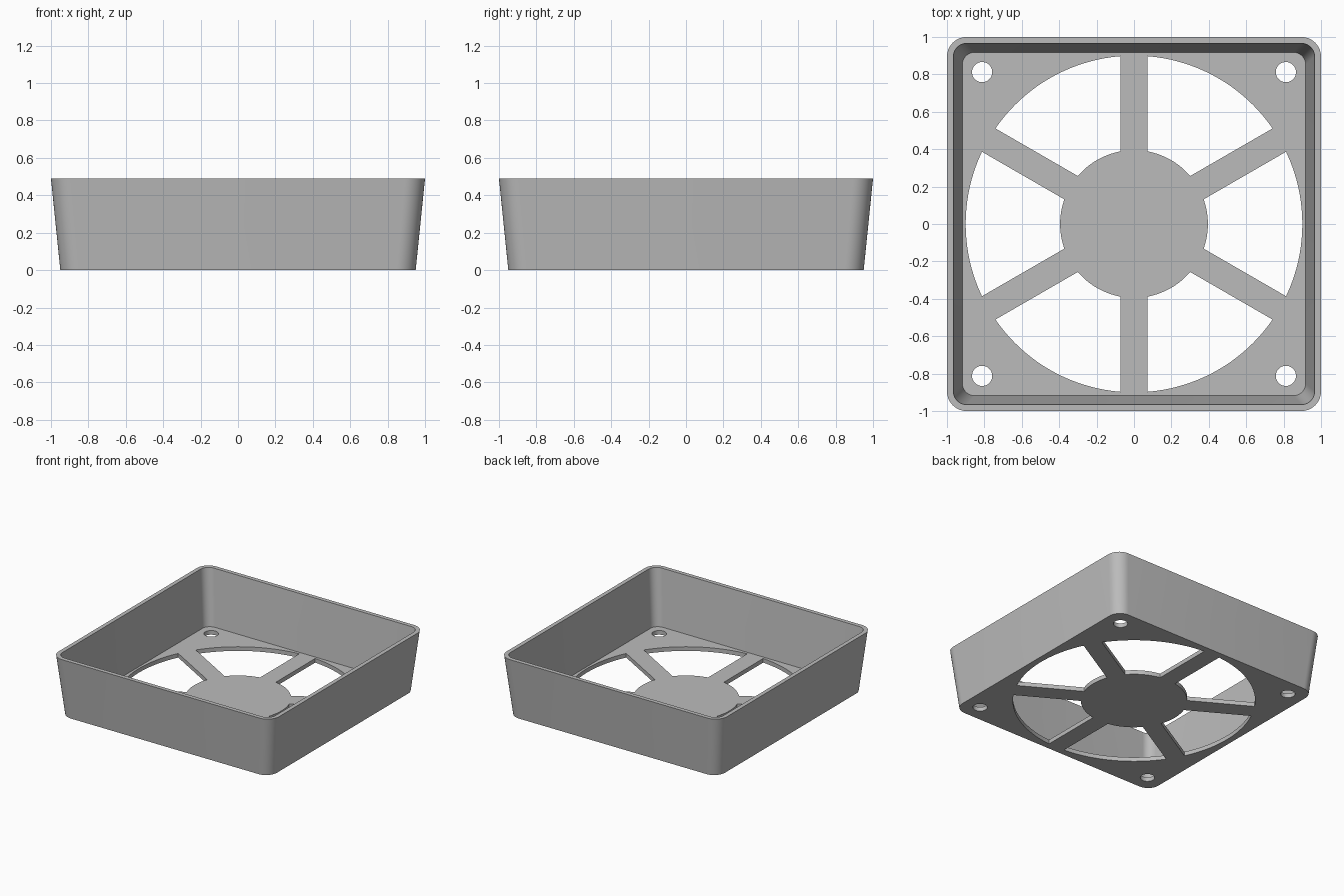
import bpy, bmesh
from math import pi, sin, cos, asin, radians

HEIGHT, FLOOR = 0.49, 0.034
HUB_R, RING_R, SPOKE_HALF = 0.395, 0.9, 0.072
HOLE_POS, HOLE_R = 0.812, 0.054

default = bpy.data.objects.get("Cube")
if default:
    bpy.data.objects.remove(default, do_unlink=True)

grey = bpy.data.materials.new("light_grey_plastic")
grey.use_nodes = True
COLOUR = (0.5, 0.5, 0.5, 1)
grey.diffuse_color = COLOUR
grey.node_tree.nodes["Principled BSDF"].inputs["Base Color"].default_value = COLOUR


def arc(radius, start, end, steps, cx=0, cy=0):
    angles = [start + (end - start) * i / steps for i in range(steps + 1)]
    return [(cx + radius * cos(a), cy + radius * sin(a)) for a in angles]


def rounded_square(half, radius):
    c = half - radius
    pts = []
    for k, (sx, sy) in enumerate([(1, 1), (-1, 1), (-1, -1), (1, -1)]):
        pts += arc(radius, k * pi / 2, (k + 1) * pi / 2, 10, sx * c, sy * c)
    return pts


def loft(bm, sections):
    """Skin a stack of (outline, height) sections and cap both ends."""
    rings = [[bm.verts.new((x, y, z)) for x, y in pts] for pts, z in sections]
    n = len(rings[0])
    for low, high in zip(rings, rings[1:]):
        for i in range(n):
            j = (i + 1) % n
            bm.faces.new((low[i], low[j], high[j], high[i]))
    bm.faces.new(rings[0][::-1])
    bm.faces.new(rings[-1])


def make_object(name, bm):
    bmesh.ops.recalc_face_normals(bm, faces=bm.faces)
    mesh = bpy.data.meshes.new(name)
    bm.to_mesh(mesh)
    bm.free()
    mesh.materials.append(grey)
    obj = bpy.data.objects.new(name, mesh)
    bpy.context.collection.objects.link(obj)
    return obj


# Tapered tray: up the outside, over the rim and down the inside
bm = bmesh.new()
loft(bm, [(rounded_square(0.95, 0.1), 0),
          (rounded_square(1.0, 0.105), HEIGHT),
          (rounded_square(0.966, 0.071), HEIGHT),
          (rounded_square(0.918, 0.066), FLOOR)])
tray = make_object("fan_guard_tray", bm)

# Cutters: six openings between the spokes, and four screw holes
bm = bmesh.new()
outer = radians(30) - asin(SPOKE_HALF / RING_R)
inner = radians(30) - asin(SPOKE_HALF / HUB_R)
for k in range(6):
    mid = k * pi / 3
    outline = (arc(RING_R, mid - outer, mid + outer, 20)
               + arc(HUB_R, mid + inner, mid - inner, 12))
    loft(bm, [(outline, -0.1), (outline, 0.15)])
for sx in (-1, 1):
    for sy in (-1, 1):
        circle = arc(HOLE_R, 0, 2 * pi, 32, sx * HOLE_POS, sy * HOLE_POS)[:-1]
        loft(bm, [(circle, -0.1), (circle, 0.15)])
cutter = make_object("floor_opening_cutter", bm)
cutter.hide_render = True

# Cut the floor, then drop the cutter
cut = tray.modifiers.new("floor_openings", 'BOOLEAN')
cut.operation = 'DIFFERENCE'
cut.solver = 'EXACT'
cut.object = cutter
bpy.ops.object.select_all(action='DESELECT')
tray.select_set(True)
bpy.context.view_layer.objects.active = tray
bpy.ops.object.modifier_apply(modifier=cut.name)
bpy.data.objects.remove(cutter, do_unlink=True)

# Smooth rounded corners, crisp edges
bpy.ops.object.shade_smooth_by_angle(angle=radians(30))
